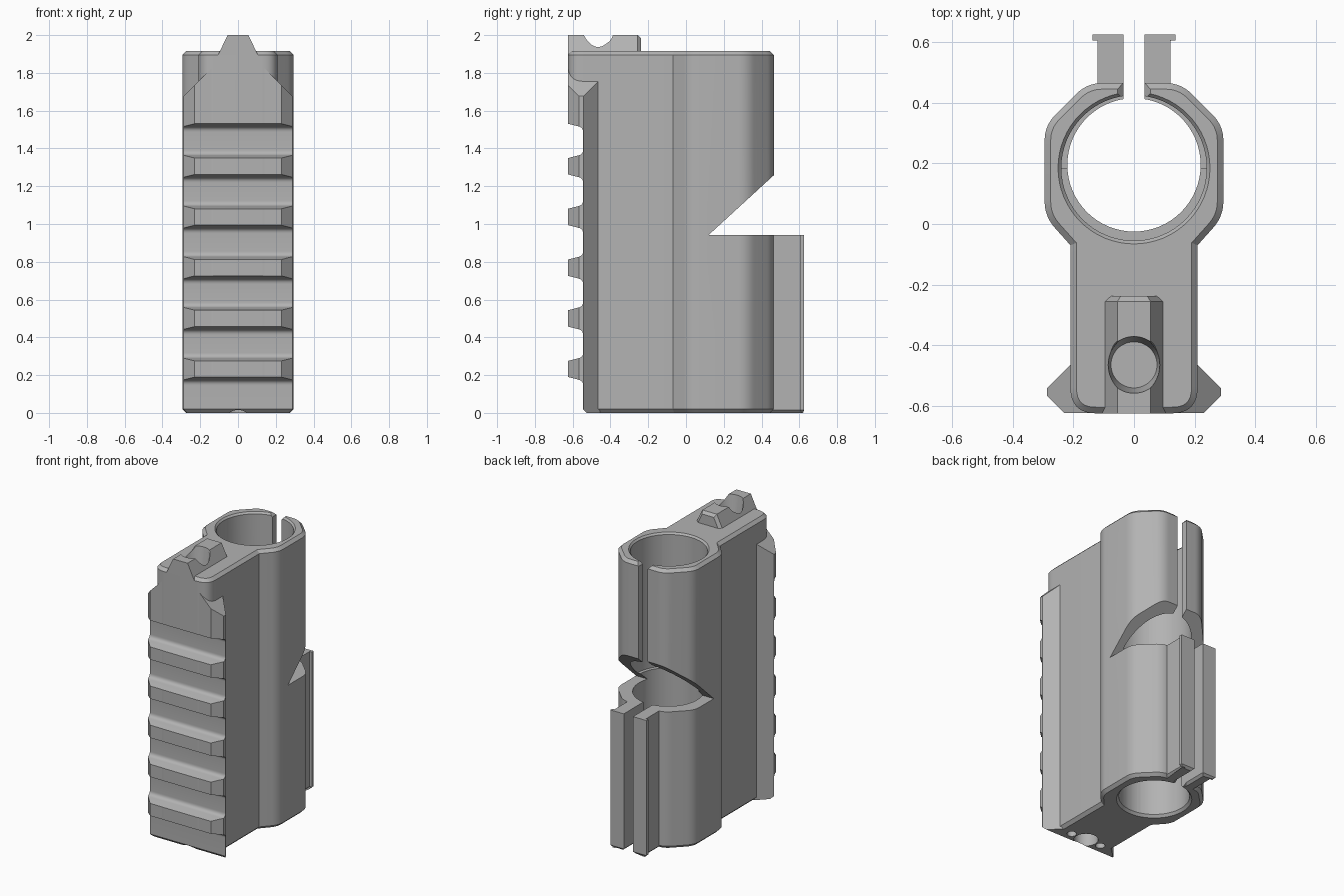
import bpy, bmesh, math
from mathutils import Vector

cube = bpy.data.objects.get("Cube")
if cube:
    bpy.data.objects.remove(cube)

grey = bpy.data.materials.new("grey_polymer")
grey.use_nodes = True
tone = (0.45, 0.45, 0.45, 1)
grey.diffuse_color = tone
grey.node_tree.nodes["Principled BSDF"].inputs["Base Color"].default_value = tone


def prism(name, pts, lo, hi, axis="z", chamfer=0, ends=(True, True)):
    """Extrude a 2D outline along an axis, optionally chamfering its end rims."""
    place = {"z": lambda u, v, w: (u, v, w),
             "x": lambda u, v, w: (w, u, v),
             "y": lambda u, v, w: (u, w, v)}[axis]
    bm = bmesh.new()
    rings = [[bm.verts.new(place(u, v, w)) for u, v in pts] for w in (lo, hi)]
    caps = [bm.faces.new(r) for r in rings]
    n = len(pts)
    for i in range(n):
        j = (i + 1) % n
        bm.faces.new((rings[0][i], rings[0][j], rings[1][j], rings[1][i]))
    bmesh.ops.recalc_face_normals(bm, faces=bm.faces[:])
    if chamfer:
        edges = [e for c, use in zip(caps, ends) if use for e in c.edges]
        bmesh.ops.bevel(bm, geom=edges, offset=chamfer, segments=1,
                        affect="EDGES", clamp_overlap=False)
    mesh = bpy.data.meshes.new(name)
    bm.to_mesh(mesh)
    bm.free()
    obj = bpy.data.objects.new(name, mesh)
    bpy.context.collection.objects.link(obj)
    mesh.materials.append(grey)
    return obj


def circle(cx, cy, r, n=64):
    return [(cx + r * math.cos(2 * math.pi * i / n),
             cy + r * math.sin(2 * math.pi * i / n)) for i in range(n)]


def rounded(corners, steps=8):
    """Outline from (x, y, rounding distance) corners."""
    out = []
    for i, (x, y, d) in enumerate(corners):
        p = Vector((x, y))
        if not d:
            out.append((x, y))
            continue
        a = p + (Vector(corners[i - 1][:2]) - p).normalized() * d
        b = p + (Vector(corners[(i + 1) % len(corners)][:2]) - p).normalized() * d
        for k in range(steps + 1):
            t = k / steps
            q = a * (1 - t) ** 2 + p * 2 * t * (1 - t) + b * t * t
            out.append(tuple(q))
    return out


def mirrored(half):
    """Close a right-hand half outline with its mirror image."""
    return half + [(-p[0], *p[1:]) for p in reversed(half)]


def cone(name, cx, cy, r1, r2, z1, z2):
    obj = prism(name, circle(cx, cy, 1), z1, z2)
    for v in obj.data.vertices:
        r = r1 if v.co.z < (z1 + z2) / 2 else r2
        v.co.x = cx + (v.co.x - cx) * r
        v.co.y = cy + (v.co.y - cy) * r
    return obj


def cut(cutter, *targets):
    cutter.hide_render = True
    for obj in targets:
        mod = obj.modifiers.new("cut", "BOOLEAN")
        mod.operation = "DIFFERENCE"
        mod.solver = "EXACT"
        mod.object = cutter
        bpy.context.view_layer.objects.active = obj
        bpy.ops.object.modifier_apply(modifier=mod.name)
    bpy.data.objects.remove(cutter)


# Main body: rounded neck joined to a faceted barrel ring
half = [(0.21, -0.625, 0.085), (0.21, -0.07, 0), (0.295, 0.025, 0.05),
        (0.295, 0.325, 0.05), (0.155, 0.465, 0.05)]
body = prism("main_body", rounded(mirrored(half)), 0, 1.915, chamfer=0.02)

# Dovetail rail along the front
half = [(0.23, -0.624), (0.288, -0.566), (0.288, -0.543), (0.2, -0.455)]
rail = prism("front_rail", mirrored(half), 0, 1.86)

# Sight block on top
half = [(0.115, 1.875), (0.055, 2.0)]
sight = prism("sight_block", mirrored(half), -0.625, -0.238, "y",
              chamfer=0.018, ends=(False, True))

# Clamp lugs at the back
half = [(0.035, 0.43), (0.12, 0.43), (0.12, 0.605), (0.137, 0.605),
        (0.137, 0.625), (0.035, 0.625)]
lugs = [prism(side + "_clamp_lug", [(s * x, y) for x, y in half], 0, 0.942,
              chamfer=0.015, ends=(True, False))
        for side, s in (("left", 1), ("right", -1))]

# Barrel bore: narrow below, wider above, with chamfered mouths
cut(prism("lower_bore", circle(0, 0.195, 0.22), -0.1, 1.1), body)
cut(prism("upper_bore", circle(0, 0.185, 0.24), 1.0, 2.1), body)
cut(cone("top_mouth", 0, 0.185, 0.238, 0.255, 1.9, 1.92), body)
cut(cone("bottom_mouth", 0, 0.195, 0.235, 0.218, -0.001, 0.02), body)

# Clamp slit with flared top
cut(prism("slit", [(-0.035, 0.3), (0.035, 0.3), (0.035, 0.6), (-0.035, 0.6)],
          -0.1, 2.1), body)
cut(prism("slit_flare", mirrored([(0.035, 1.893), (0.058, 1.92)]),
          0.36, 0.6, "y"), body)

# Wedge notch in the back
cut(prism("notch", [(0.12, 0.942), (0.9, 0.942), (0.9, 1.657)],
          -0.5, 0.5, "x"), body)

# Sloping rail shoulders
for s in (1, -1):
    cut(prism("shoulder", [(s * 0.05, 1.915), (s * 0.5, 1.465), (s * 0.5, 1.915)],
              -0.8, -0.3, "y"), rail)

# Rail grooves with rounded floors
for i in range(5):
    z = 1.44 - i * 0.2685
    groove = [(-0.66, z - 0.1, 0), (-0.57, z - 0.077, 0), (-0.545, z - 0.071, 0.024),
              (-0.545, z + 0.071, 0.024), (-0.57, z + 0.077, 0), (-0.66, z + 0.1, 0)]
    cut(prism("groove", rounded(groove), -0.5, 0.5, "x"), body, rail)
last = [(-0.7, -0.1, 0), (-0.425, -0.1, 0), (-0.545, 0.02, 0),
        (-0.545, 0.17, 0.024), (-0.57, 0.176, 0), (-0.7, 0.209, 0)]
cut(prism("end_groove", rounded(last), -0.5, 0.5, "x"), body, rail)

# Sight dip, vertical through hole and small bottom holes
cut(prism("dip", circle(-0.46, 2.021, 0.076), -0.3, 0.3, "x"), sight)
cut(prism("through_hole", circle(0, -0.465, 0.076), -0.1, 2.1), body, rail, sight)
cut(cone("hole_mouth", 0, -0.465, 0.076, 0.095, 1.87, 2.01), body, sight)
for s in (1, -1):
    cut(prism("pin_hole", circle(s * 0.115, -0.465, 0.03, 24), -0.1, 0.3), body, rail)

# Smooth the curved walls, keep edges crisp
bpy.ops.object.select_all(action="DESELECT")
for obj in (body, rail, sight, *lugs):
    obj.select_set(True)
    bpy.context.view_layer.objects.active = obj
bpy.ops.object.shade_smooth_by_angle(angle=math.radians(25))
